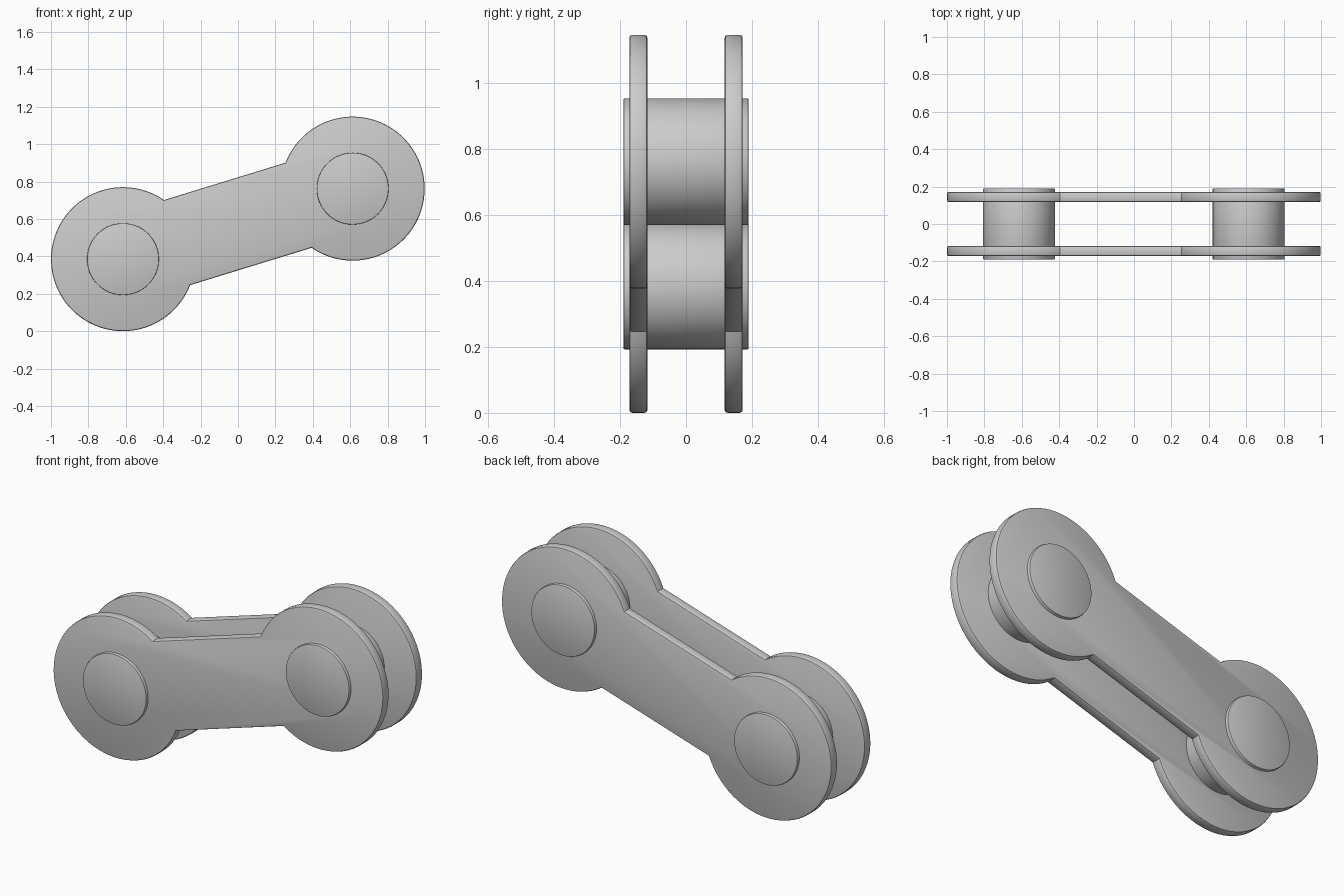
import bpy, bmesh
from math import cos, sin, pi, radians, asin, sqrt
from mathutils import Vector, Matrix

cube = bpy.data.objects.get("Cube")
if cube:
    bpy.data.objects.remove(cube, do_unlink=True)

steel = bpy.data.materials.new("light_grey_steel")
steel.use_nodes = True
colour = (0.6, 0.6, 0.6, 1)
steel.diffuse_color = colour
steel.node_tree.nodes["Principled BSDF"].inputs["Base Color"].default_value = colour

# Link layout: two eye centres (x, z) joined by a narrower waist
LOW, HIGH = Vector((-0.615, 0.385)), Vector((0.613, 0.762))
EYE_R, WAIST, PIN_R = 0.385, 0.238, 0.192
axis = HIGH - LOW
half = axis.length / 2
middle = (LOW + HIGH) / 2
along = axis.normalized()
across = Vector((-along.y, along.x))


def extrude_profile(name, points, y0, y1, bevel):
    """Extrude an (x, z) outline from y0 to y1 with softened rims."""
    bm = bmesh.new()
    face = bm.faces.new([bm.verts.new((p.x, y0, p.y)) for p in points])
    grown = bmesh.ops.extrude_face_region(bm, geom=[face])["geom"]
    verts = [v for v in grown if isinstance(v, bmesh.types.BMVert)]
    bmesh.ops.translate(bm, verts=verts, vec=(0, y1 - y0, 0))
    bmesh.ops.recalc_face_normals(bm, faces=bm.faces)
    rims = [e for e in bm.edges if abs(e.verts[0].co.y - e.verts[1].co.y) < 1e-5]
    bmesh.ops.bevel(bm, geom=rims, offset=bevel, segments=2, profile=0.5, affect='EDGES')
    mesh = bpy.data.meshes.new(name)
    bm.to_mesh(mesh)
    bm.free()
    obj = bpy.data.objects.new(name, mesh)
    bpy.context.collection.objects.link(obj)
    mesh.materials.append(steel)
    bpy.ops.object.select_all(action='DESELECT')
    obj.select_set(True)
    bpy.context.view_layer.objects.active = obj
    bpy.ops.object.shade_smooth_by_angle(angle=radians(35))
    return obj


def link_outline(steps=56):
    """Two large arcs whose ends are joined by the straight waist."""
    gap = asin(WAIST / EYE_R)
    points = []
    for side in (1, -1):
        for i in range(steps + 1):
            a = -pi + gap + (2 * pi - 2 * gap) * i / steps
            u, v = half + EYE_R * cos(a), EYE_R * sin(a)
            points.append(middle + side * (along * u + across * v))
    return points


def circle(centre, radius, steps=64):
    return [centre + radius * Vector((cos(2 * pi * i / steps), sin(2 * pi * i / steps)))
            for i in range(steps)]


# Side plates
extrude_profile("front_plate", link_outline(), -0.172, -0.117, 0.009)
extrude_profile("back_plate", link_outline(), 0.117, 0.172, 0.009)

# Pins passing through both plates
extrude_profile("lower_pin", circle(LOW, PIN_R), -0.19, 0.19, 0.004)
extrude_profile("upper_pin", circle(HIGH, PIN_R), -0.19, 0.19, 0.004)
